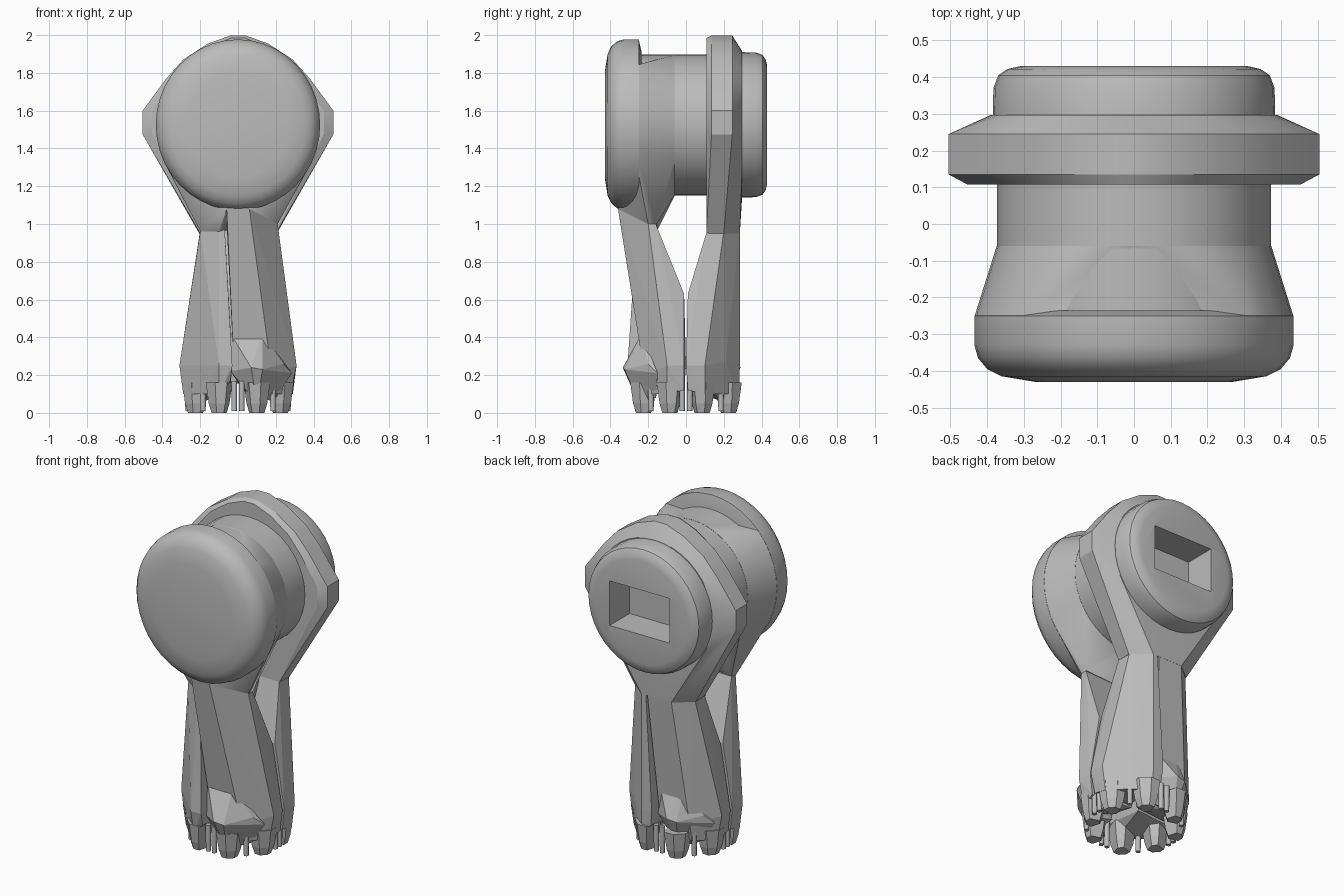
import bpy, bmesh, math
from mathutils import Matrix

if "Cube" in bpy.data.objects:
    bpy.data.objects.remove(bpy.data.objects["Cube"], do_unlink=True)

grey = bpy.data.materials.new("plain_grey")
grey.use_nodes = True
grey.diffuse_color = (0.5, 0.5, 0.5, 1)
grey.node_tree.nodes["Principled BSDF"].inputs["Base Color"].default_value = (0.5, 0.5, 0.5, 1)

AXIS = 1.525  # height of the head's horizontal axis


def finish(name, bm, angle=None):
    bmesh.ops.recalc_face_normals(bm, faces=bm.faces)
    mesh = bpy.data.meshes.new(name)
    bm.to_mesh(mesh)
    bm.free()
    mesh.materials.append(grey)
    obj = bpy.data.objects.new(name, mesh)
    bpy.context.collection.objects.link(obj)
    if angle:
        bpy.ops.object.select_all(action='DESELECT')
        obj.select_set(True)
        bpy.context.view_layer.objects.active = obj
        bpy.ops.object.shade_smooth_by_angle(angle=math.radians(angle))
    return obj


def hull(name, points, angle=None):
    bm = bmesh.new()
    for p in points:
        bm.verts.new(p)
    res = bmesh.ops.convex_hull(bm, input=bm.verts)
    loose = set(res["geom_interior"]) | set(res["geom_unused"])
    bmesh.ops.delete(bm, geom=[g for g in loose if isinstance(g, bmesh.types.BMVert)], context='VERTS')
    bmesh.ops.dissolve_limit(bm, angle_limit=0.02, verts=bm.verts, edges=bm.edges)
    return finish(name, bm, angle)


def ring(y, r, zscale=1.0, count=40):
    return [(r * math.cos(a), y, AXIS + zscale * r * math.sin(a))
            for a in (2 * math.pi * i / count for i in range(count))]


def lathe(name, profile, zscale=1.0):
    bm = bmesh.new()
    rings = [[bm.verts.new(p) for p in ring(y, r, zscale)] for y, r in profile]
    for a, b in zip(rings, rings[1:]):
        for i in range(len(a)):
            j = (i + 1) % len(a)
            bm.faces.new((a[i], a[j], b[j], b[i]))
    bm.faces.new(rings[0])
    bm.faces.new(rings[-1])
    return finish(name, bm, 35)


# Front drum, slightly taller than wide
lathe("front_drum", [(-0.43, 0.27), (-0.415, 0.36), (-0.395, 0.4), (-0.365, 0.425),
                     (-0.33, 0.435), (-0.25, 0.435), (-0.235, 0.37)], 1.04)

# Barrel and rounded rear cap
barrel = lathe("barrel_and_rear_cap", [(-0.3, 0.373), (0.28, 0.373), (0.28, 0.385), (0.37, 0.383),
                                       (0.405, 0.37), (0.422, 0.345), (0.43, 0.31)])

# Front housing flaring from the barrel down to the front legs
flare = [p for p in ring(-0.25, 0.434, 1.04) if p[2] < 1.87] + ring(-0.06, 0.374)
flare += [(-0.06, -0.36, 1.08), (0.06, -0.36, 1.08), (0.21, -0.2, 1.0), (0.21, -0.155, 1.0),
          (-0.2, -0.19, 0.96), (-0.2, -0.15, 0.97), (-0.1, -0.25, 0.96), (-0.07, -0.26, 0.97)]
hull("front_housing", flare, 25)

# Rear collar: teardrop plate with a bevelled rear
outline = [(0.04, 1.998), (0.16, 1.955), (0.29, 1.87), (0.38, 1.77), (0.505, 1.6), (0.505, 1.475)]
plate = [(s * x, y, z) for s in (-1, 1) for y in (0.135, 0.245) for x, z in outline]
plate += [(s * x * 0.9, 0.108, AXIS + (z - AXIS) * 0.97) for s in (-1, 1) for x, z in outline]
plate += [(s * x, y, 0.95) for s in (-1, 1) for x, y in ((0.2, 0.108), (0.205, 0.2), (0.1, 0.285))]
plate += ring(0.297, 0.39)
collar = hull("rear_collar", plate, 20)

# Rectangular socket in the rear cap
bm = bmesh.new()
bmesh.ops.create_cube(bm, size=1, matrix=Matrix.Translation((0.01, 0.42, AXIS))
                      @ Matrix.Diagonal((0.4, 0.36, 0.27, 1)))
cutter = finish("socket_cutter", bm)
cutter.hide_render = True
for obj in (barrel, collar):
    mod = obj.modifiers.new("socket", 'BOOLEAN')
    mod.operation = 'DIFFERENCE'
    mod.solver = 'EXACT'
    mod.object = cutter
    bpy.context.view_layer.objects.active = obj
    bpy.ops.object.modifier_apply(modifier=mod.name)
bpy.data.objects.remove(cutter, do_unlink=True)


# Lower leg sections, given for the +x +y quadrant and mirrored by sign
def lower(sx, sy, rows):
    return [(sx * x, sy * y, z) for x, y, z in rows]


WIDE = [(-0.03, 0.24, 0.42), (0.13, 0.24, 0.42), (-0.02, 0.22, 0.2), (0.18, 0.22, 0.2),
        (0.31, 0.1, 0.25), (0.305, 0.01, 0.25), (0.0, 0.0, 0.25), (0.24, 0.01, 0.63), (-0.03, 0.01, 0.63),
        (0.01, 0.01, 0.14), (0.29, 0.01, 0.12), (0.28, 0.1, 0.1), (0.18, 0.2, 0.1)]
NARROW = [(0.31, 0.1, 0.25), (0.2, 0.21, 0.27), (0.1, 0.31, 0.25), (0.03, 0.31, 0.25), (0.03, 0.0, 0.25),
          (0.31, 0.0, 0.25), (0.24, 0.01, 0.63), (0.05, 0.01, 0.63),
          (0.29, 0.1, 0.1), (0.19, 0.2, 0.1), (0.1, 0.28, 0.1), (0.04, 0.28, 0.17), (0.04, 0.01, 0.14),
          (0.29, 0.01, 0.12)]
NARROW_REAR = [(x, min(y, 0.285), z) for x, y, z in NARROW]

hull("front_left_leg", lower(1, -1, WIDE) + [
    (-0.06, -0.36, 1.08), (0.06, -0.36, 1.08), (0.21, -0.2, 1.0), (0.21, -0.16, 1.0), (-0.06, -0.16, 1.0)])
hull("front_right_leg", lower(-1, -1, NARROW) + [
    (-0.2, -0.19, 0.96), (-0.1, -0.25, 0.96), (-0.07, -0.26, 0.97), (-0.07, -0.15, 0.97), (-0.2, -0.15, 0.97)])
hull("rear_right_leg", lower(-1, 1, WIDE) + [
    (-0.2, 0.11, 0.96), (0.06, 0.11, 0.96), (0.06, 0.285, 0.96), (-0.1, 0.285, 0.96), (-0.2, 0.2, 0.96)])
hull("rear_left_leg", lower(1, 1, NARROW_REAR) + [
    (0.2, 0.11, 0.96), (0.07, 0.11, 0.96), (0.07, 0.285, 0.96), (0.1, 0.285, 0.96), (0.2, 0.2, 0.96)])

# Faceted knobs on the two wide legs
for name, s, depth in (("front_knob", 1, 1.0), ("rear_knob", -1, 0.86)):
    hull(name, [(s * x, s * y * depth, z) for x, y, z in [
        (-0.04, -0.235, 0.42), (0.13, -0.235, 0.42), (-0.04, -0.25, 0.22),
        (0.07, -0.335, 0.24), (0.13, -0.325, 0.23), (0.24, -0.2, 0.26), (0.285, -0.15, 0.21),
        (0.1, -0.25, 0.05), (0.2, -0.16, 0.08), (0.03, -0.15, 0.12)]])

# Tapered toes in a ring under the feet, with thin pins between them
for side, sx in (("left", 1), ("right", -1)):
    for end, sy in (("front", -1), ("rear", 1)):
        for i, (x, y) in enumerate([(0.225, 0.085), (0.1, 0.225)]):
            hull(f"{end}_{side}_toe_{i + 1}", [
                (sx * (x + dx * h), sy * (y + dy * h), z)
                for z, h in ((0.0, 0.04), (0.05, 0.055), (0.16, 0.07))
                for dx, dy in ((-1, -0.4), (-0.4, -1), (1, -0.6), (1, 0.3), (0.3, 1), (-0.6, 1))])
        for i, (x, y) in enumerate([(0.265, 0.02), (0.185, 0.185), (0.02, 0.255)]):
            bm = bmesh.new()
            bmesh.ops.create_cone(bm, cap_ends=True, segments=8, radius1=0.014, radius2=0.016, depth=0.16,
                                  matrix=Matrix.Translation((sx * x, sy * y, 0.09)))
            finish(f"{end}_{side}_pin_{i + 1}", bm, 50)
